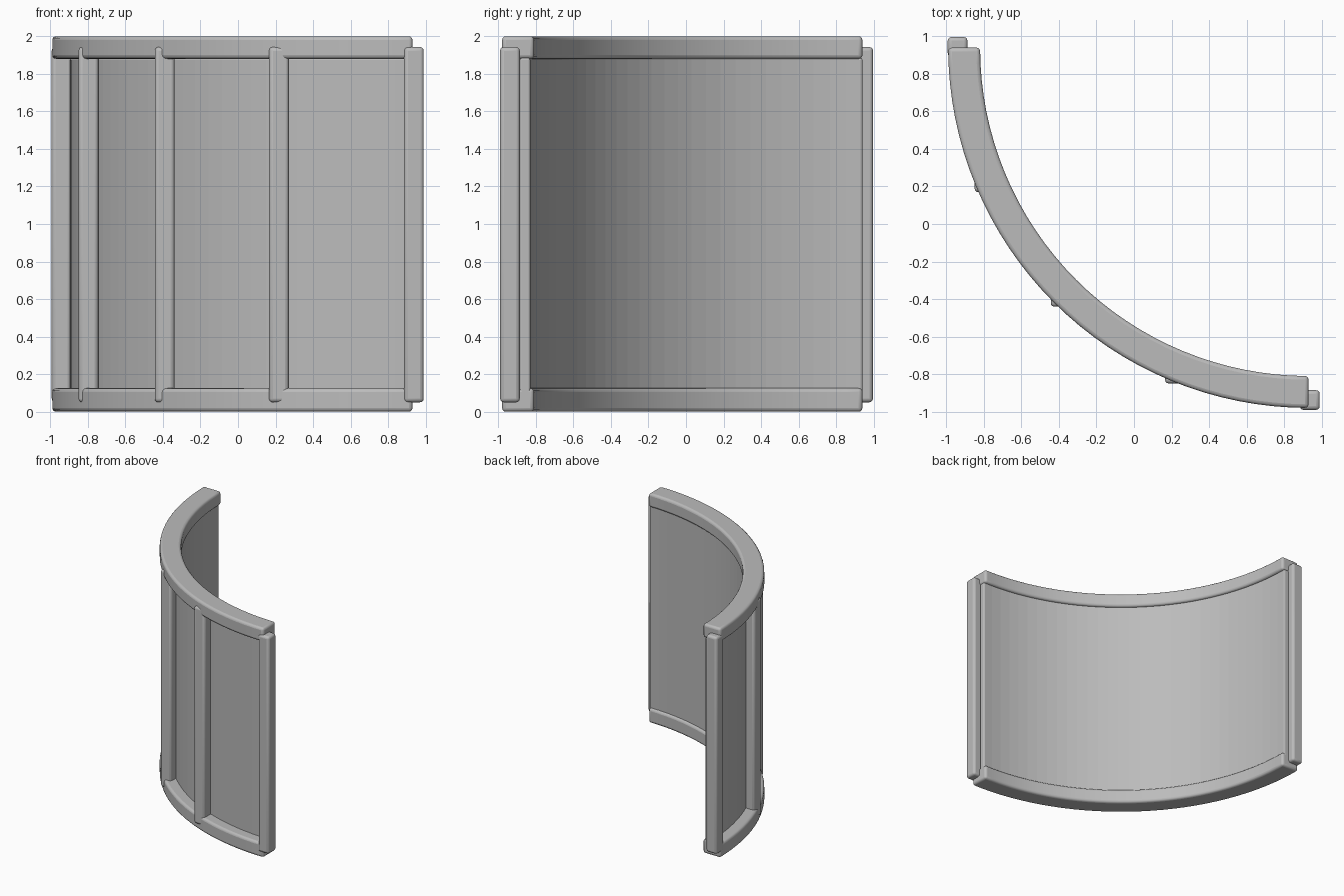
import bpy, bmesh, math

if "Cube" in bpy.data.objects:
    bpy.data.objects.remove(bpy.data.objects["Cube"])

grey = bpy.data.materials.new("light grey")
grey.diffuse_color = (0.5, 0.5, 0.5, 1)
grey.use_nodes = True
grey.node_tree.nodes["Principled BSDF"].inputs["Base Color"].default_value = grey.diffuse_color

CX, CY = 0.93, 0.94      # centre of the curved wall
SEGS = 32


def finish(name, bm, bevel, smooth):
    bmesh.ops.recalc_face_normals(bm, faces=bm.faces[:])
    mesh = bpy.data.meshes.new(name)
    bm.to_mesh(mesh)
    bm.free()
    mesh.materials.append(grey)
    ob = bpy.data.objects.new(name, mesh)
    bpy.context.collection.objects.link(ob)
    mod = ob.modifiers.new("rounded edges", 'BEVEL')
    mod.width, mod.segments = bevel, 3
    mod.limit_method, mod.angle_limit = 'ANGLE', math.radians(40)
    if smooth:
        bpy.ops.object.select_all(action='DESELECT')
        ob.select_set(True)
        bpy.context.view_layer.objects.active = ob
        bpy.ops.object.shade_smooth_by_angle(angle=math.radians(35))


def arc_band(name, r_in, r_out, z0, z1, bevel, smooth):
    """Quarter ring with a rectangular section."""
    bm = bmesh.new()
    rings = []
    for i in range(SEGS + 1):
        a = math.pi + i / SEGS * math.pi / 2
        rings.append([bm.verts.new((CX + r * math.cos(a), CY + r * math.sin(a), z))
                      for r, z in ((r_in, z0), (r_out, z0), (r_out, z1), (r_in, z1))])
    for a, b in zip(rings, rings[1:]):
        for k in range(4):
            bm.faces.new((a[k], a[(k + 1) % 4], b[(k + 1) % 4], b[k]))
    bm.faces.new(rings[0])
    bm.faces.new(rings[-1])
    finish(name, bm, bevel, smooth)


def post(name, x, y, size=0.105, z0=0.05, z1=1.943):
    bm = bmesh.new()
    bmesh.ops.create_cube(bm, size=1)
    for v in bm.verts:
        v.co.x = x + v.co.x * size
        v.co.y = y + v.co.y * size
        v.co.z = (z0 + z1) / 2 + v.co.z * (z1 - z0)
    finish(name, bm, 0.02, True)


# Top and bottom rails
arc_band("top_rail", 1.75, 1.92, 1.88, 2.0, 0.02, True)
arc_band("bottom_rail", 1.75, 1.92, 0.0, 0.125, 0.02, True)

# Curved wall panel
arc_band("wall_panel", 1.77, 1.825, 0.06, 1.885, 0.012, False)

# Upright posts, square to the axes, at even steps along the arc
for i, (x, y) in enumerate([(-0.94, 0.944), (-0.797, 0.222), (-0.391, -0.388),
                            (0.218, -0.797), (0.937, -0.938)]):
    post(f"post_{i + 1}", x, y)
